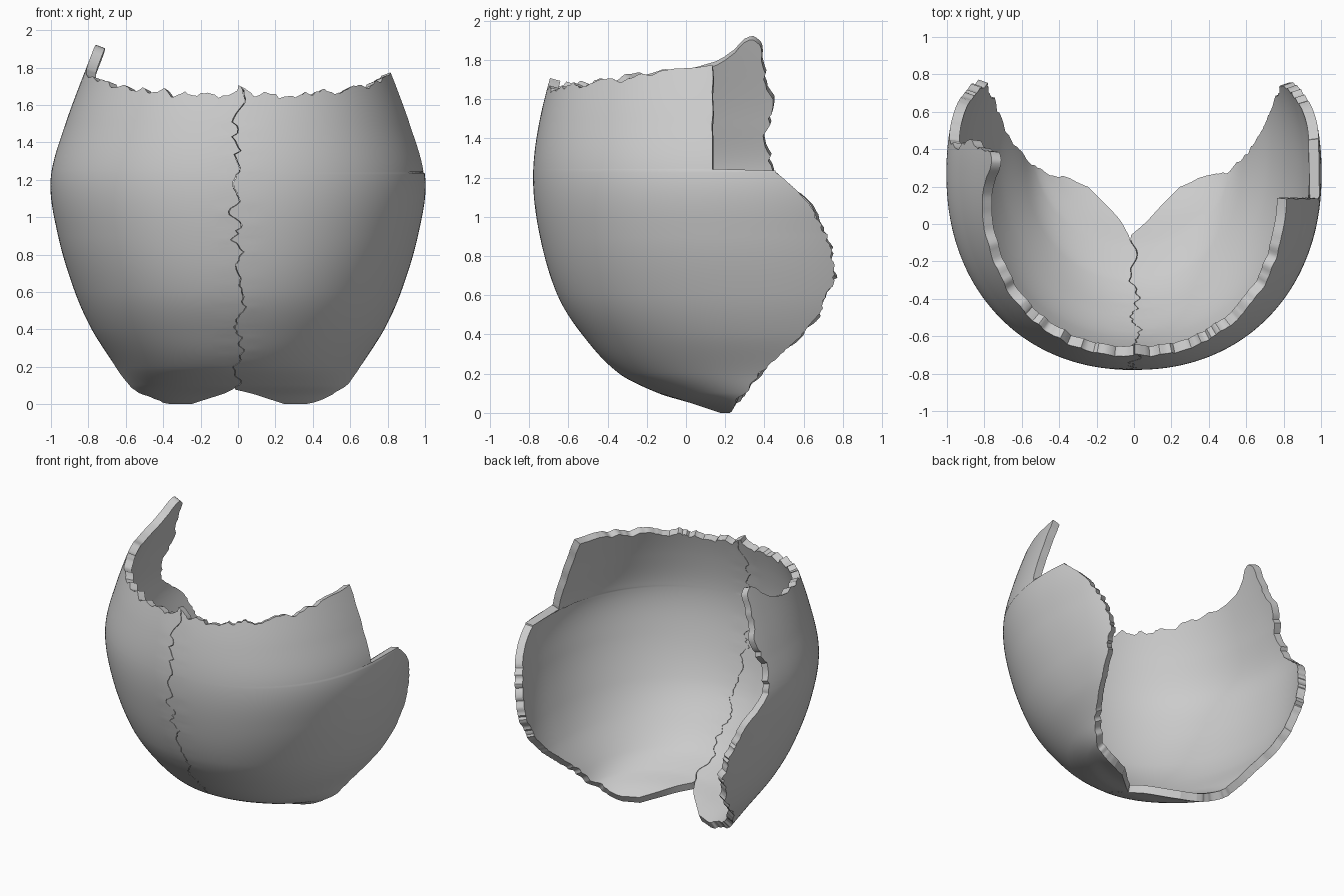
import bpy
import bmesh
import math
from mathutils import Vector, noise

if "Cube" in bpy.data.objects:
    bpy.data.objects.remove(bpy.data.objects["Cube"])

ROWS, COLS = 130, 84
SHELF = 1.24          # height of the squared notch on the left side
RIM = 1.7             # nominal rim height before it is shaped
POWER = 2.15          # roundness of each level cross-section
THICKNESS = 0.055

# Level sections: height, half width, front y, centre y
SECTIONS = [
    (0, .58, .14, .6), (.05, .59, .02, .57), (.1, .61, -.14, .55),
    (.2, .655, -.34, .48), (.4, .78, -.53, .4), (.6, .87, -.655, .35),
    (.9, .96, -.745, .29), (1.2, 1, -.78, .27), (1.5, .92, -.745, .26),
    (1.9, .77, -.64, .25)]

# Broken back edge: height, y
BACK_EDGE = [(0, .21), (.1, .3), (.2, .38), (.4, .59), (.5, .68), (.58, .7),
             (.7, .77), (.9, .72), (1.05, .64), (1.16, .54), (1.23, .46),
             (1.4, .4), (1.6, .46), (1.72, .41), (1.9, .4)]


def sample(table, z, col, smooth=True):
    """Read a column of a table at height z, with a smooth or straight fit."""
    last = len(table) - 1
    i = 0
    while i < last - 1 and z > table[i + 1][0]:
        i += 1
    p, q = table[i], table[i + 1]
    h = q[0] - p[0]
    t = (z - p[0]) / h
    if not smooth:
        return p[col] + (q[col] - p[col]) * min(t, 1)

    def slope(j):
        lo, hi = table[max(j - 1, 0)], table[min(j + 1, last)]
        return (hi[col] - lo[col]) / (hi[0] - lo[0])

    t2, t3 = t * t, t * t * t
    blend = 3 * t2 - 2 * t3
    return (p[col] * (1 - blend) + q[col] * blend
            + h * slope(i) * (t3 - 2 * t2 + t) + h * slope(i + 1) * (t3 - t2))


def wobble(value, frequency, seed):
    return noise.noise(Vector((value * frequency, seed, seed * 0.37)))


def signed_power(value, exponent):
    return math.copysign(abs(value) ** exponent, value)


def shell_point(z, side, k):
    """Point on the outer surface: k runs from the midline to the back edge."""
    a, front, centre = (sample(SECTIONS, z, col) for col in (1, 2, 3))
    b = centre - front
    if side > 0 and z > SHELF:
        edge = 0.135 + 0.006 * wobble(z, 12, 3)
    else:
        edge = sample(BACK_EDGE, z, 1, smooth=False)
        edge += 0.025 * wobble(z, 22, 5 + side) + 0.012 * wobble(z, 60, 9 + side)
    # The lower edge is V shaped, so the lowest levels start off the midline
    start_x = 0.25 * max(0, 1 - z / 0.08)
    start = math.asin((start_x / a) ** (POWER / 2))
    ratio = max(-1, min(1, (centre - edge) / b))
    end = max(start + 0.03, math.acos(signed_power(ratio, POWER / 2)))
    angle = start + (end - start) * k
    x = a * signed_power(math.sin(angle), 2 / POWER)
    y = centre - b * signed_power(math.cos(angle), 2 / POWER)
    return x, y


def rim_height(x, y, side):
    """Ragged upper rim, rising towards the back and to a tip on the right."""
    top = 1.645 + 0.17 * (y + 0.7) + 0.05 * math.exp(-(x / 0.025) ** 2)
    if side < 0:
        top += 0.1 * math.exp(-((y - 0.33) / 0.09) ** 2)
    return top


def half_shell(name, side, material):
    levels = [RIM * (i / ROWS) ** 1.6 for i in range(ROWS + 1)]
    levels = sorted(levels + [SHELF - 0.004, SHELF + 0.004])
    bm = bmesh.new()
    grid = []
    for level in levels:
        row = []
        for c in range(COLS + 1):
            k = c / COLS
            z = level
            x, y = shell_point(z, side, k)
            if level > SHELF:
                f = (level - SHELF) / (RIM - SHELF)
                jag = 0.03 * wobble(x, 14, side) + 0.018 * wobble(x, 45, side)
                z = SHELF + f * (rim_height(x, y, side) - SHELF) + jag * f ** 6
                x, y = shell_point(z, side, k)
            # Winding seam shared by both halves, with a hairline gap
            seam = 0.05 * wobble(z, 14, 2) + 0.035 * wobble(z, 36, 4)
            pull = max(0, 1 - x / 0.16) ** 2
            x = side * (x + 0.002) + seam * pull
            row.append(bm.verts.new((x, y, z)))
        grid.append(row)
    for low, high in zip(grid, grid[1:]):
        for c in range(COLS):
            face = [low[c], low[c + 1], high[c + 1], high[c]]
            bm.faces.new(face if side > 0 else face[::-1])
    mesh = bpy.data.meshes.new(name)
    bm.to_mesh(mesh)
    bm.free()
    mesh.materials.append(material)
    obj = bpy.data.objects.new(name, mesh)
    bpy.context.collection.objects.link(obj)

    # Bone thickness, grown inwards
    solid = obj.modifiers.new("bone_thickness", 'SOLIDIFY')
    solid.thickness = THICKNESS
    solid.offset = -1
    bpy.ops.object.select_all(action='DESELECT')
    obj.select_set(True)
    bpy.context.view_layer.objects.active = obj
    bpy.ops.object.modifier_apply(modifier=solid.name)
    bpy.ops.object.shade_smooth_by_angle(angle=math.radians(40))
    return obj


# One plain grey for the whole bone
grey = bpy.data.materials.new("bone_grey")
grey.use_nodes = True
colour = (0.6, 0.6, 0.6, 1)
grey.diffuse_color = colour
grey.node_tree.nodes["Principled BSDF"].inputs["Base Color"].default_value = colour

half_shell("left_skull_plate", 1, grey)
half_shell("right_skull_plate", -1, grey)
